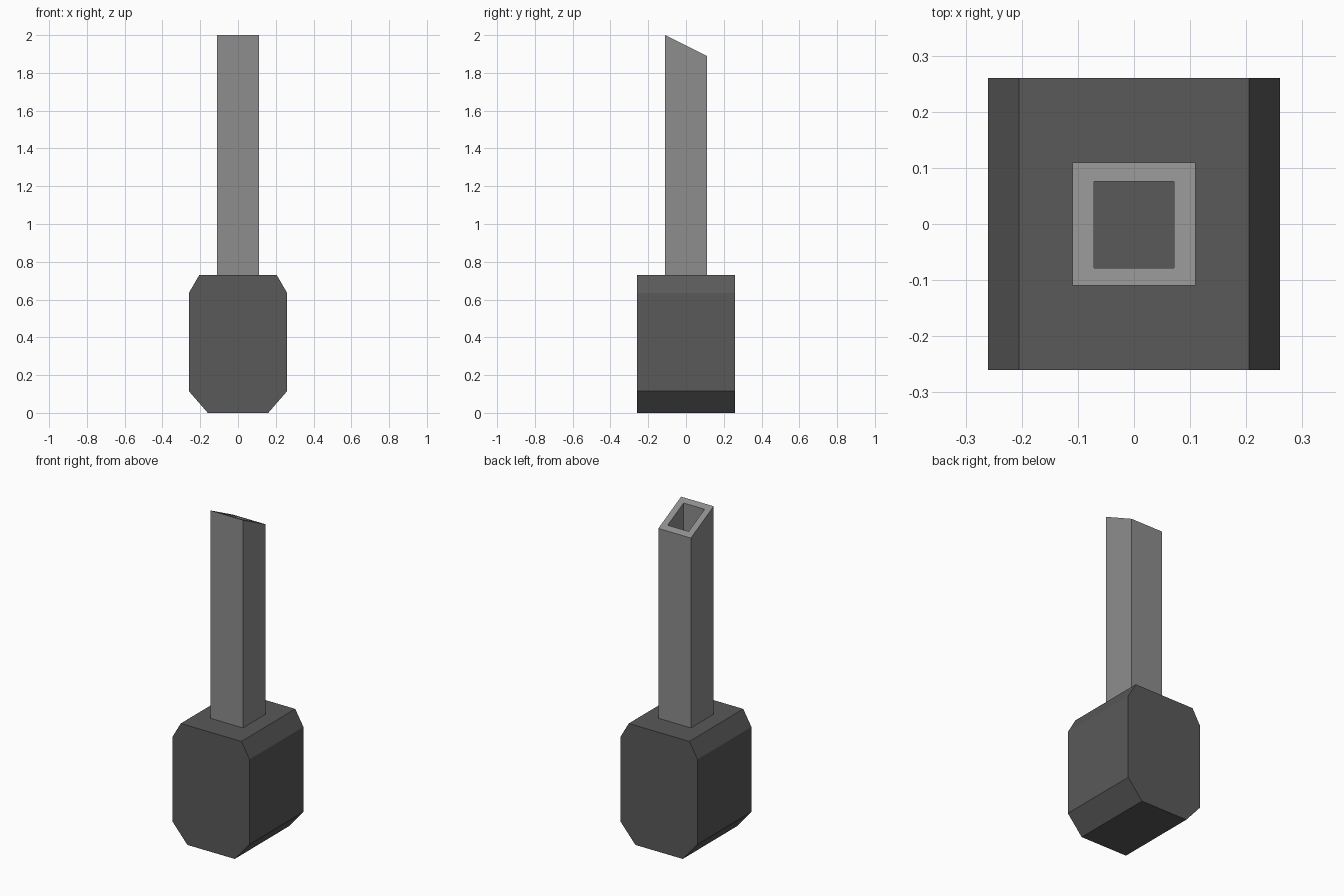
import bpy, bmesh

if "Cube" in bpy.data.objects:
    bpy.data.objects.remove(bpy.data.objects["Cube"])

BASE_TOP = 0.73


def make_object(name, bm, shade):
    bmesh.ops.recalc_face_normals(bm, faces=bm.faces)
    mesh = bpy.data.meshes.new(name)
    bm.to_mesh(mesh)
    bm.free()
    obj = bpy.data.objects.new(name, mesh)
    bpy.context.collection.objects.link(obj)
    mat = bpy.data.materials.new(name + "_grey")
    mat.diffuse_color = (shade, shade, shade, 1)
    mat.use_nodes = True
    mat.node_tree.nodes["Principled BSDF"].inputs["Base Color"].default_value = mat.diffuse_color
    mesh.materials.append(mat)
    return obj


# Base block: half profile mirrored in x, extruded front to back
half = [(0.16, 0), (0.26, 0.115), (0.26, 0.635), (0.205, BASE_TOP)]
profile = half + [(-x, z) for x, z in reversed(half)]
bm = bmesh.new()
face = bm.faces.new([bm.verts.new((x, -0.26, z)) for x, z in profile])
ext = bmesh.ops.extrude_face_region(bm, geom=[face], use_keep_orig=True)
moved = [v for v in ext["geom"] if isinstance(v, bmesh.types.BMVert)]
bmesh.ops.translate(bm, verts=moved, vec=(0, 0.52, 0))
make_object("base_block", bm, 0.1)


# Hollow square pipe with its open top cut at a slant, high at the front
def top_height(y):
    return 1.945 - 0.5 * y


def ring(bm, x0, x1, y0, y1, height):
    corners = [(x0, y0), (x1, y0), (x1, y1), (x0, y1)]
    return [bm.verts.new((x, y, height(y))) for x, y in corners]


bm = bmesh.new()
outer = (-0.11, 0.11, -0.11, 0.11)
inner = (-0.071, 0.071, -0.078, 0.076)
floor = lambda y: BASE_TOP
rings = [ring(bm, *outer, floor), ring(bm, *outer, top_height),
         ring(bm, *inner, top_height), ring(bm, *inner, floor)]
for r in range(4):
    a, b = rings[r], rings[(r + 1) % 4]
    for i in range(4):
        j = (i + 1) % 4
        bm.faces.new((a[i], a[j], b[j], b[i]))
make_object("hollow_pipe", bm, 0.27)
